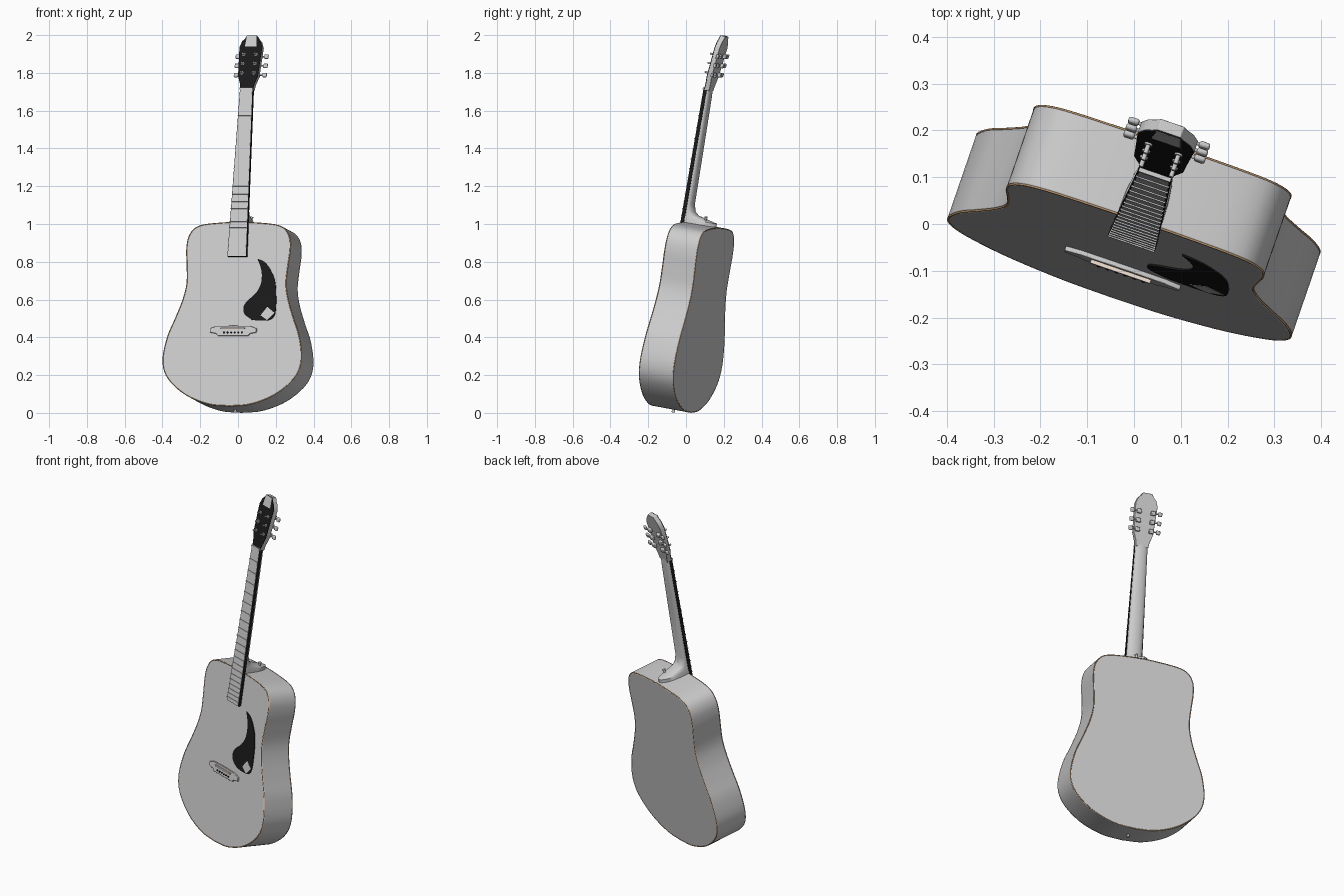
import bpy, bmesh, math
from mathutils import Matrix, Vector

if "Cube" in bpy.data.objects:
    bpy.data.objects.remove(bpy.data.objects["Cube"])

# Guitar frame: x across, y towards the back, z along the neck; leaned back and turned
LEAN = (Matrix.Translation((-0.046, -0.158, 0.035))
        @ Matrix.Rotation(math.radians(-19), 4, 'Z')
        @ Matrix.Rotation(math.radians(-10), 4, 'X'))
HEAD = LEAN @ Matrix.Translation((0, -0.012, 1.70)) @ Matrix.Rotation(math.radians(-7), 4, 'X')


def material(name, rgb):
    m = bpy.data.materials.new(name)
    m.diffuse_color = (*rgb, 1)
    m.use_nodes = True
    m.node_tree.nodes["Principled BSDF"].inputs["Base Color"].default_value = m.diffuse_color
    return m


BLACK = material("black", (0.01, 0.01, 0.01))
BONE = material("bone", (0.85, 0.72, 0.62))
TAN = material("tan", (0.55, 0.33, 0.16))


def finish(bm, name, frame=LEAN, mat=None, bevel=0.0):
    bmesh.ops.recalc_face_normals(bm, faces=bm.faces)
    me = bpy.data.meshes.new(name)
    bm.to_mesh(me)
    bm.free()
    ob = bpy.data.objects.new(name, me)
    bpy.context.collection.objects.link(ob)
    ob.matrix_world = frame
    if mat:
        me.materials.append(mat)
    if bevel:
        b = ob.modifiers.new("bevel", 'BEVEL')
        b.width, b.segments, b.limit_method = bevel, 2, 'ANGLE'
        b.angle_limit = math.radians(50)
    bpy.ops.object.select_all(action='DESELECT')
    ob.select_set(True)
    bpy.context.view_layer.objects.active = ob
    bpy.ops.object.shade_smooth_by_angle(angle=math.radians(35))
    return ob


def smooth_points(pts, steps=5):
    """Catmull-Rom through an open list of points."""
    p = [Vector(q) for q in pts]
    p = [2 * p[0] - p[1]] + p + [2 * p[-1] - p[-2]]
    out = []
    for a, b, c, d in zip(p, p[1:], p[2:], p[3:]):
        for i in range(steps):
            t = i / steps
            out.append(0.5 * (2 * b + (c - a) * t + (2 * a - 5 * b + 4 * c - d) * t * t
                              + (3 * b - a - 3 * c + d) * t ** 3))
    return out + [p[-2]]


def mirrored(half):
    return list(half) + [(-x, z) for x, z in reversed(half) if abs(x) > 1e-4]


def prism(name, outline, front, back, taper=0.0, **kw):
    """Extrude an (x, z) outline in y; the back may taper with height."""
    bm = bmesh.new()
    f = [bm.verts.new((x, front, z)) for x, z in outline]
    b = [bm.verts.new((x, back - taper * z, z)) for x, z in outline]
    bm.faces.new(f)
    bm.faces.new(b[::-1])
    for i in range(len(f)):
        j = (i + 1) % len(f)
        bm.faces.new((f[i], b[i], b[j], f[j]))
    return finish(bm, name, **kw)


def box(name, centre, size, **kw):
    bm = bmesh.new()
    bmesh.ops.create_cube(bm, size=1, matrix=Matrix.Translation(centre) @ Matrix.Diagonal((*size, 1)))
    return finish(bm, name, **kw)


def cyl(name, a, b, r1, r2=None, **kw):
    a, b = Vector(a), Vector(b)
    bm = bmesh.new()
    m = Matrix.Translation((a + b) / 2) @ (b - a).to_track_quat('Z', 'Y').to_matrix().to_4x4()
    bmesh.ops.create_cone(bm, cap_ends=True, segments=16, radius1=r1,
                          radius2=r1 if r2 is None else r2, depth=(b - a).length, matrix=m)
    return finish(bm, name, **kw)


# Body
half = [(0, 0), (0.12, 0.011), (0.252, 0.062), (0.355, 0.15), (0.389, 0.245), (0.371, 0.37),
        (0.331, 0.475), (0.297, 0.57), (0.279, 0.66), (0.284, 0.76), (0.291, 0.84),
        (0.285, 0.905), (0.257, 0.953), (0.205, 0.977), (0.1, 0.988), (0, 0.992)]
outline = mirrored([tuple(p) for p in smooth_points(half)])
prism("body", outline, 0, 0.2, 0.018, bevel=0.006)

# Binding along the front and back edges
for name, depth, taper in (("front_binding", 0.002, 0), ("back_binding", 0.198, 0.018)):
    cu = bpy.data.curves.new(name, 'CURVE')
    cu.dimensions, cu.bevel_depth, cu.bevel_resolution = '3D', 0.0025, 1
    sp = cu.splines.new('POLY')
    sp.points.add(len(outline) - 1)
    for pt, (x, z) in zip(sp.points, outline):
        pt.co = (x * 0.995, depth - taper * z, 0.002 + z * 0.996, 1)
    sp.use_cyclic_u = True
    cu.materials.append(TAN)
    ob = bpy.data.objects.new(name, cu)
    bpy.context.collection.objects.link(ob)
    ob.matrix_world = LEAN

# Pickguard with a plain diamond inlay
left = [(0.098, 0.465), (0.057, 0.495), (0.049, 0.534), (0.069, 0.567), (0.111, 0.605),
        (0.137, 0.652), (0.141, 0.706), (0.131, 0.749), (0.111, 0.793)]
right = [(0.111, 0.793), (0.151, 0.776), (0.188, 0.733), (0.214, 0.68), (0.226, 0.61),
         (0.229, 0.507), (0.205, 0.467), (0.15, 0.46), (0.098, 0.465)]
guard = smooth_points(left, 4)[:-1] + smooth_points(right, 4)[:-1]
prism("pickguard", guard, -0.004, 0.001, mat=BLACK)
prism("pickguard_inlay", [(0.147, 0.488), (0.182, 0.534), (0.224, 0.502), (0.187, 0.462)], -0.005, -0.003)

# Bridge, saddle and pins
prism("bridge", mirrored([(0, 0.378), (0.085, 0.378), (0.095, 0.39), (0.13, 0.396),
                          (0.13, 0.418), (0.095, 0.43), (0, 0.432)]), -0.01, 0.001, bevel=0.002)
box("saddle", (-0.002, -0.012, 0.417), (0.135, 0.012, 0.008), mat=BONE)
for i in range(6):
    x = -0.05 + 0.02 * i
    cyl("bridge_pin", (x, -0.005, 0.395), (x, -0.016, 0.395), 0.005, 0.004, mat=BLACK)

# Neck and heel: lofted half-ellipses of (height, half width, depth)
rows = [(0.97, 0.05, 0.17), (1.010, 0.048, 0.168), (1.022, 0.047, 0.115), (1.034, 0.046, 0.06),
        (1.052, 0.046, 0.036), (1.09, 0.045, 0.024), (1.4, 0.041, 0.022), (1.67, 0.036, 0.02),
        (1.72, 0.036, 0.016)]
bm = bmesh.new()
rings = []
for z, w, d in rows:
    rings.append([bm.verts.new((w * math.cos(math.pi * i / 12),
                                -0.001 + d * math.sin(math.pi * i / 12) ** 0.8, z)) for i in range(13)])
for a, b in zip(rings, rings[1:]):
    for i in range(13):
        j = (i + 1) % 13
        bm.faces.new((a[i], a[j], b[j], b[i]))
bm.faces.new(rings[0])
bm.faces.new(rings[-1])
finish(bm, "neck")

# Fingerboard, playing surface, frets and nut
prism("fingerboard", [(-0.053, 0.803), (0.053, 0.803), (0.036, 1.70), (-0.036, 1.70)], -0.018, 0.001, mat=BLACK)
prism("fingerboard_face", [(-0.051, 0.804), (0.051, 0.804), (0.034, 1.70), (-0.034, 1.70)], -0.0195, -0.017)
for n in range(1, 21):
    z = 0.42 + 1.28 * 2 ** (-n / 12)
    w = 0.053 - 0.017 * (z - 0.803) / 0.897
    box("fret", (0, -0.02, z), (2 * w, 0.005, 0.004))
box("nut", (0, -0.011, 1.704), (0.072, 0.024, 0.009))

# Headstock with black face and plain top plate
head = mirrored([(0.036, 0), (0.040, 0.03), (0.056, 0.075), (0.058, 0.12), (0.064, 0.235),
                 (0.052, 0.268), (0.036, 0.285), (0.026, 0.301)])
prism("headstock", head, 0, 0.026, frame=HEAD, bevel=0.002)
prism("headstock_face", [(x * 0.99, z * 0.995) for x, z in head], -0.003, 0.001, frame=HEAD, mat=BLACK)
prism("headstock_plate", [(-0.033, 0.238), (0.033, 0.238), (0.027, 0.298), (-0.027, 0.298)],
      -0.004, -0.002, frame=HEAD)

# Tuners: post, collar, gear housing, shaft and button
for s in (-1, 1):
    for h in (0.091, 0.142, 0.193):
        x = s * 0.034
        cyl("tuner_collar", (x, 0, h), (x, -0.007, h), 0.009, frame=HEAD)
        cyl("tuner_post", (x, 0, h), (x, -0.026, h), 0.005, frame=HEAD)
        box("tuner_housing", (s * 0.04, 0.033, h), (0.026, 0.018, 0.024), frame=HEAD, bevel=0.004)
        cyl("tuner_shaft", (s * 0.045, 0.033, h), (s * 0.072, 0.033, h), 0.004, frame=HEAD)
        box("tuner_button", (s * 0.08, 0.033, h), (0.024, 0.013, 0.024), frame=HEAD, bevel=0.005)

# Strap pins at the base and on the heel
for name, p, d in (("base_strap_pin", (0, 0.1, 0.004), (0, 0, -1)),
                   ("heel_strap_pin", (0.02, 0.11, 1.005), (0.2, 0, 1))):
    p, d = Vector(p), Vector(d).normalized()
    k = 0.016 if d.z < 0 else 0.03
    cyl(name + "_stem", p, p + d * k, 0.006)
    cyl(name + "_cap", p + d * (k - 0.003), p + d * (k + 0.003), 0.009)
